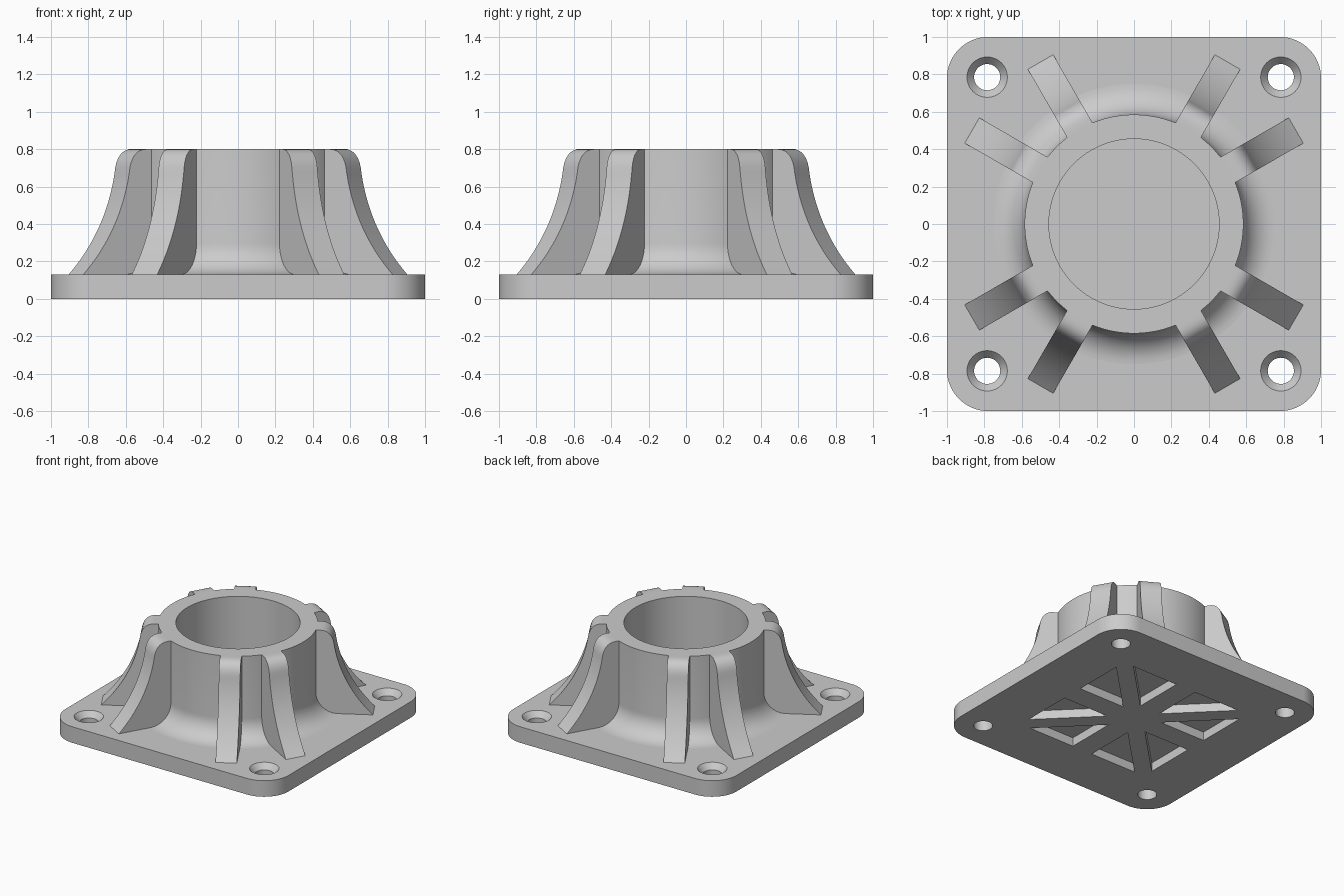
import bpy, bmesh
from math import sin, cos, pi, radians
from mathutils import Matrix, Vector

cube = bpy.data.objects.get("Cube")
if cube:
    bpy.data.objects.remove(cube, do_unlink=True)

GREY = (0.6, 0.6, 0.6, 1)
grey = bpy.data.materials.new("plain grey")
grey.use_nodes = True
grey.diffuse_color = GREY
grey.node_tree.nodes["Principled BSDF"].inputs["Base Color"].default_value = GREY

PLATE_TOP = 0.13
SUNK = 0.1          # parts reach slightly into the plate
TOP = 0.8


def make(name, bm):
    bmesh.ops.recalc_face_normals(bm, faces=bm.faces)
    mesh = bpy.data.meshes.new(name)
    bm.to_mesh(mesh)
    bm.free()
    mesh.materials.append(grey)
    ob = bpy.data.objects.new(name, mesh)
    bpy.context.collection.objects.link(ob)
    return ob


def prism(bm, points, offset):
    """Extrude a closed outline of 3D points along an offset."""
    face = bm.faces.new([bm.verts.new(p) for p in points])
    ext = bmesh.ops.extrude_face_region(bm, geom=[face])
    moved = [v for v in ext["geom"] if isinstance(v, bmesh.types.BMVert)]
    bmesh.ops.translate(bm, vec=offset, verts=moved)


def lathe(bm, profile, steps, centre=(0, 0)):
    """Revolve a closed (radius, z) profile around a vertical axis."""
    rings = []
    for i in range(steps):
        a = 2 * pi * i / steps
        rings.append([bm.verts.new((centre[0] + r * cos(a), centre[1] + r * sin(a), z))
                      for r, z in profile])
    n = len(profile)
    for i in range(steps):
        p, q = rings[i], rings[(i + 1) % steps]
        for j in range(n):
            k = (j + 1) % n
            bm.faces.new((p[j], q[j], q[k], p[k]))
    bmesh.ops.remove_doubles(bm, verts=bm.verts, dist=1e-5)


def bezier(a, c, b, steps):
    a, c, b = Vector(a), Vector(c), Vector(b)
    ts = [i / steps for i in range(steps + 1)]
    return [a * (1 - t) ** 2 + c * 2 * t * (1 - t) + b * t * t for t in ts]


def smooth(ob):
    bpy.ops.object.select_all(action="DESELECT")
    ob.select_set(True)
    bpy.context.view_layer.objects.active = ob
    bpy.ops.object.shade_smooth_by_angle(angle=radians(30))


def cut(ob, cutter):
    """Subtract the cutter and remove it."""
    mod = ob.modifiers.new("cut", "BOOLEAN")
    mod.operation = "DIFFERENCE"
    mod.solver = "EXACT"
    mod.object = cutter
    bpy.context.view_layer.update()
    deps = bpy.context.evaluated_depsgraph_get()
    mesh = bpy.data.meshes.new_from_object(ob.evaluated_get(deps))
    ob.modifiers.clear()
    ob.data = mesh
    bpy.data.objects.remove(cutter, do_unlink=True)


# Base plate with rounded corners
R = 0.22
outline = []
for k in range(4):
    mid = Matrix.Rotation(k * pi / 2, 3, "Z") @ Vector((1 - R, 1 - R, 0))
    for i in range(17):
        a = k * pi / 2 + pi / 2 * i / 16
        outline.append(mid + Vector((R * cos(a), R * sin(a), 0)))
bm = bmesh.new()
prism(bm, outline, (0, 0, PLATE_TOP))
plate = make("base_plate", bm)

# Countersunk bolt holes
bm = bmesh.new()
sink = [(0, -0.1), (0.07, -0.1), (0.07, 0.085), (0.108, PLATE_TOP), (0.125, 0.15), (0, 0.15)]
for sx in (-1, 1):
    for sy in (-1, 1):
        lathe(bm, sink, 40, (0.785 * sx, 0.785 * sy))
cut(plate, make("hole_cutter", bm))

# Triangular pockets underneath, leaving eight spokes
bm = bmesh.new()
for k in range(4):
    turn = Matrix.Rotation(k * pi / 2, 3, "Z")
    for s in (-1, 1):
        tri = [(0.09 * s, 0.18), (0.09 * s, 0.59), (0.5 * s, 0.59)]
        prism(bm, [turn @ Vector((x, y, -0.1)) for x, y in tri], (0, 0, 0.17))
cut(plate, make("pocket_cutter", bm))
smooth(plate)

# Hollow round boss with a flared foot
OUTER, BORE, FLARE = 0.585, 0.455, 0.165
foot = [(OUTER + FLARE * (1 - cos(a)), PLATE_TOP + FLARE * (1 - sin(a)))
        for a in [pi / 2 * i / 12 for i in range(13)]]
foot = [(r, z) for r, z in reversed(foot)]
# the foot runs from the outer wall down to the plate
foot.sort(key=lambda p: -p[1])
bm = bmesh.new()
lathe(bm, [(BORE, SUNK), (BORE, TOP), (OUTER, TOP)] + foot + [(OUTER + FLARE, SUNK)], 96)
smooth(make("boss", bm))

# Eight swept ribs in pairs around the boss
WIDTH = 0.157
edge = bezier((0.61, TOP), (0.705, TOP), (0.717, 0.67), 8)
edge += bezier((0.717, 0.67), (0.772, 0.36), (1.0, PLATE_TOP), 16)[1:]
side = [Vector((0.575, SUNK)), Vector((0.575, TOP))] + edge + [Vector((1.0, SUNK))]
for k in range(4):
    for n, angle in enumerate((30, 60)):
        turn = Matrix.Rotation(radians(angle + 90 * k), 3, "Z")
        bm = bmesh.new()
        prism(bm, [turn @ Vector((p.x, -WIDTH / 2, p.y)) for p in side],
              turn @ Vector((0, WIDTH, 0)))
        smooth(make(f"rib_{2 * k + n + 1}", bm))
